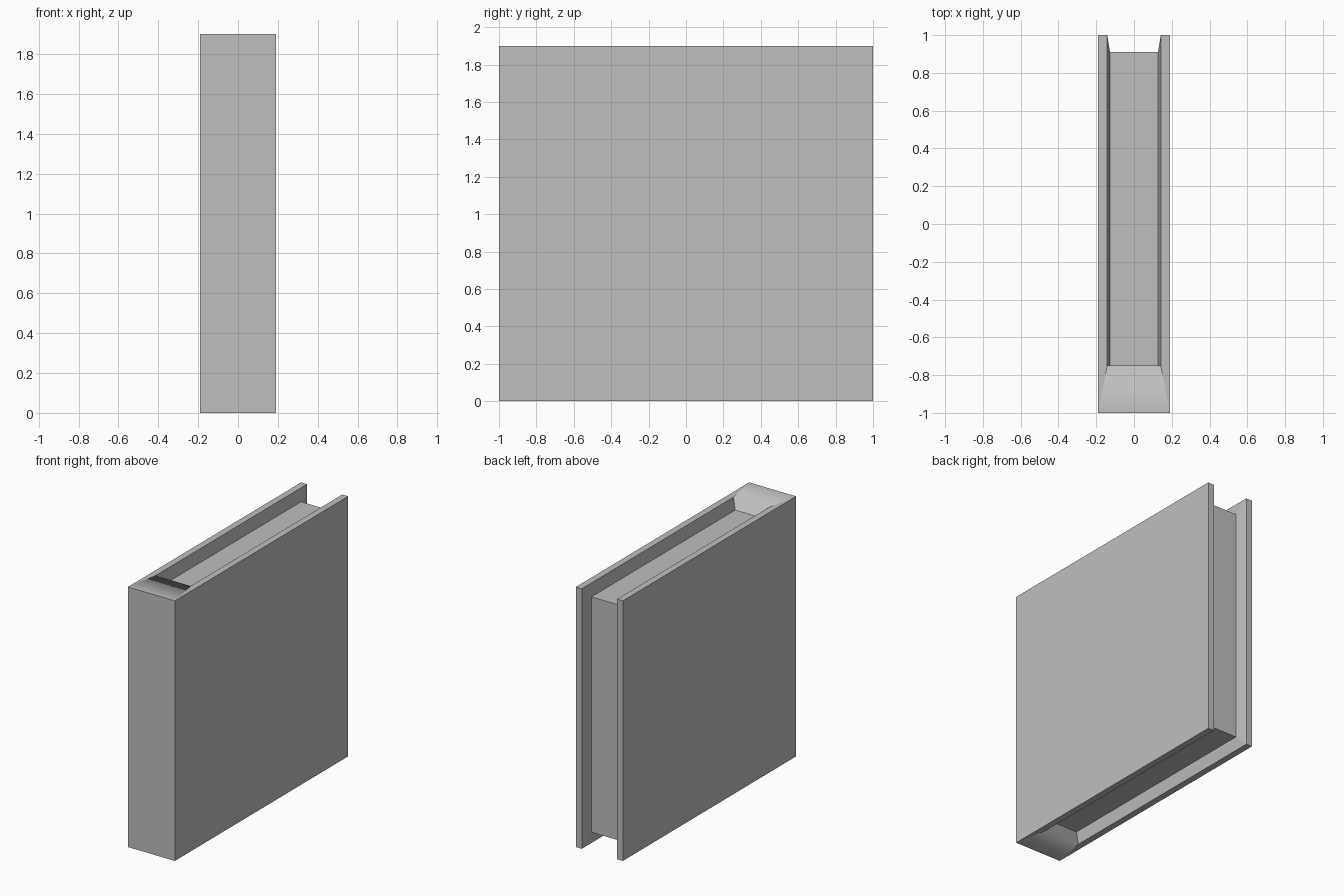
import bpy, bmesh

if "Cube" in bpy.data.objects:
    bpy.data.objects.remove(bpy.data.objects["Cube"], do_unlink=True)

HEIGHT = 1.9
HALF_WIDTH = 0.19      # outside of the boards
RIM = 0.142            # inner edge of the boards at the rim
PAGE = 0.127           # half thickness of the page block
HINGE = -0.75          # inner side of the spine
RECESS = 0.09          # how far the pages sit inside the cover

grey = bpy.data.materials.new("plain_grey")
grey.use_nodes = True
colour = (0.52, 0.52, 0.52, 1)
grey.diffuse_color = colour
grey.node_tree.nodes["Principled BSDF"].inputs["Base Color"].default_value = colour


def convex_part(name, outline, soft_edge=None):
    """Convex solid from (x, y, inset) corners, each used at bottom and top."""
    bm = bmesh.new()
    for x, y, inset in outline:
        for z in (inset, HEIGHT - inset):
            bm.verts.new((x, y, z))
    bmesh.ops.convex_hull(bm, input=bm.verts[:])
    bmesh.ops.dissolve_limit(bm, angle_limit=0.01, verts=bm.verts[:], edges=bm.edges[:])
    bmesh.ops.recalc_face_normals(bm, faces=bm.faces[:])
    if soft_edge:
        for face in bm.faces:
            face.smooth = True
        for edge in bm.edges:
            edge.smooth = soft_edge(edge)
    mesh = bpy.data.meshes.new(name)
    bm.to_mesh(mesh)
    bm.free()
    mesh.materials.append(grey)
    obj = bpy.data.objects.new(name, mesh)
    bpy.context.collection.objects.link(obj)
    return obj


# Cover boards, bevelled inward to the page block
for name, side in (("left_board", 1), ("right_board", -1)):
    convex_part(name, [
        (side * HALF_WIDTH, -1, 0), (side * HALF_WIDTH, 1, 0),
        (side * RIM, HINGE, 0), (side * RIM, 1, 0),
        (side * PAGE, HINGE, RECESS), (side * PAGE, 1 - RECESS, RECESS)])


# Spine, softly shaded where its ends turn into the recess
def inner_rim(edge):
    a, b = (v.co for v in edge.verts)
    return abs(a.z - b.z) < 0.01 and max(abs(a.y - HINGE), abs(b.y - HINGE)) < 0.01


convex_part("spine", [
    (-HALF_WIDTH, -1, 0), (HALF_WIDTH, -1, 0),
    (RIM, HINGE, 0), (-RIM, HINGE, 0)], inner_rim)

# Page block
convex_part("page_block", [
    (x, y, RECESS) for x in (-PAGE, PAGE) for y in (HINGE, 1 - RECESS)])
